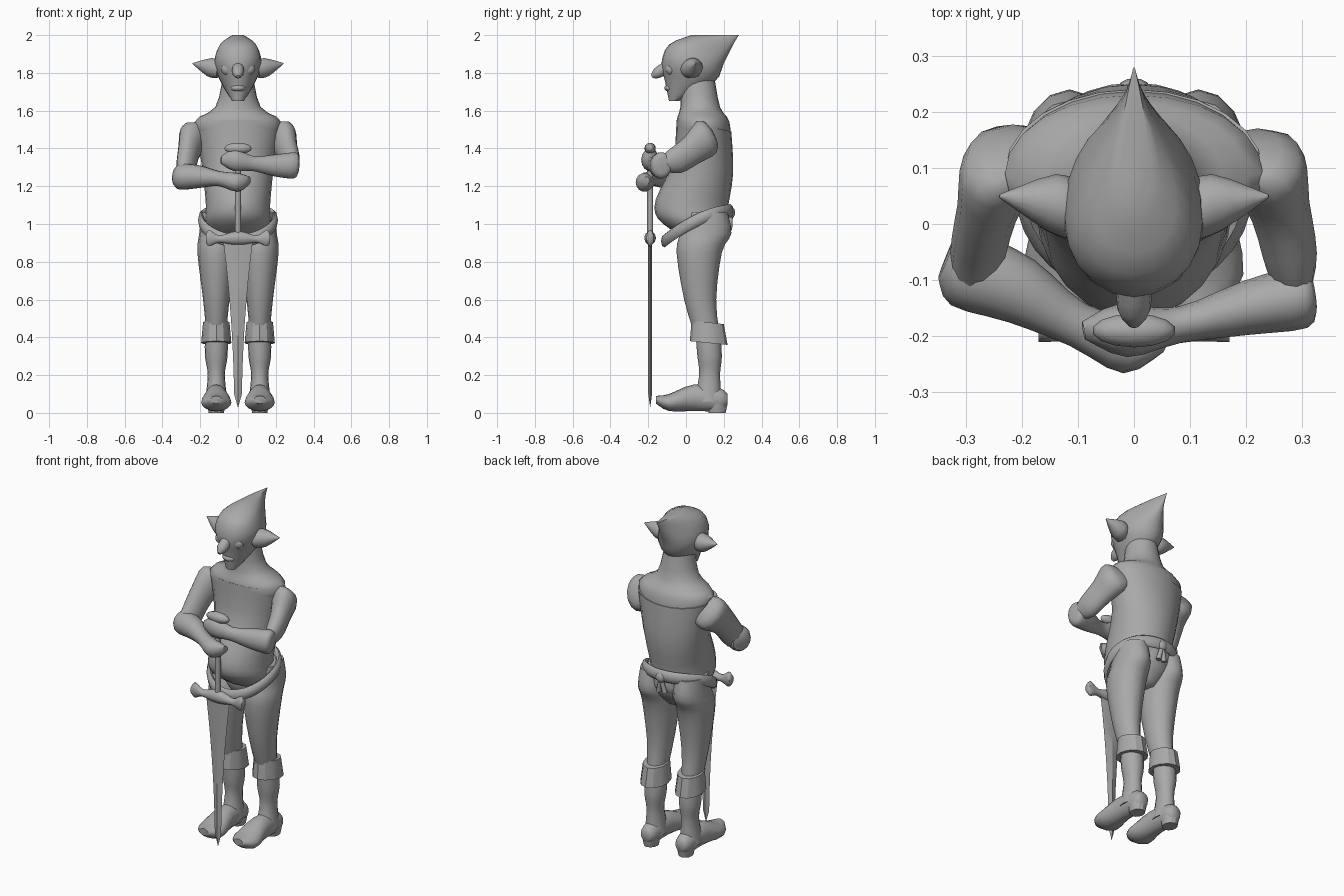
import bpy, bmesh, math
from mathutils import Vector

cube = bpy.data.objects.get("Cube")
if cube:
    bpy.data.objects.remove(cube, do_unlink=True)

shade = (0.4, 0.4, 0.4, 1)
grey = bpy.data.materials.new("stone grey")
grey.use_nodes = True
grey.diffuse_color = shade
grey.node_tree.nodes["Principled BSDF"].inputs["Base Color"].default_value = shade

right_axis, back_axis, up_axis = Vector((1, 0, 0)), Vector((0, 1, 0)), Vector((0, 0, 1))


def finish(name, bm, angle=50):
    """Turn a bmesh into a grey, smooth-shaded object."""
    bmesh.ops.recalc_face_normals(bm, faces=bm.faces)
    mesh = bpy.data.meshes.new(name)
    bm.to_mesh(mesh)
    bm.free()
    mesh.materials.append(grey)
    part = bpy.data.objects.new(name, mesh)
    bpy.context.collection.objects.link(part)
    bpy.ops.object.select_all(action="DESELECT")
    part.select_set(True)
    bpy.context.view_layer.objects.active = part
    bpy.ops.object.shade_smooth_by_angle(angle=math.radians(angle))


def circle(count):
    """Cosine and sine pairs around a full turn."""
    turns = [math.tau * i / count for i in range(count)]
    return [(math.cos(turn), math.sin(turn)) for turn in turns]


def skin(name, rings, closed=False, angle=50):
    """Join rings of points into a tube, capped unless it closes on itself."""
    bm = bmesh.new()
    loops = [[bm.verts.new(point) for point in ring] for ring in rings]
    if closed:
        loops.append(loops[0])
    else:
        bm.faces.new(loops[0])
        bm.faces.new(loops[-1])
    for low, high in zip(loops, loops[1:]):
        for i in range(len(low)):
            bm.faces.new((low[i - 1], low[i], high[i], high[i - 1]))
    finish(name, bm, angle)


def smooth(rows, steps=3):
    """Add rows between the given ones along a flowing curve."""
    rows = [Vector(row) for row in rows]
    padded = [rows[0]] + rows + [rows[-1]]
    result = []
    for before, start, end, after in zip(padded, padded[1:], padded[2:], padded[3:]):
        leave, arrive = (end - before) / 2, (after - start) / 2
        for step in range(steps):
            t = step / steps
            blend = t * t * (3 - 2 * t)
            result.append(start.lerp(end, blend) + leave * t * (1 - t) ** 2
                          - arrive * t * t * (1 - t))
    return result + [rows[-1]]


def column(name, rows, axes=(right_axis, back_axis, up_axis), offset=Vector(), sides=16,
           steps=3, taper=lambda t: 0, tilt=0, angle=50):
    """Loft rows of (position, low side, high side, half width); axes are width, depth, length."""
    wide, deep, along = axes
    rings = []
    for t, low, high, half in smooth(rows, steps):
        centre = offset + along * t + deep * (low + high) / 2
        rings.append([centre + wide * half * c * (1 - taper(t) * s)
                      + deep * s * (high - low) / 2 + up_axis * tilt * s
                      for c, s in circle(sides)])
    skin(name, rings, angle=angle)


def limb(name, points, flat=1, sides=14):
    """Round tube through points of (x, y, z, radius), flattened sideways by a factor."""
    direction = (Vector(points[-1]) - Vector(points[0])).to_3d().normalized()
    across = direction.cross(up_axis).normalized()
    upright = across.cross(direction)
    skin(name, [[row.to_3d() + (across * flat * c + upright * s) * row[-1]
                 for c, s in circle(sides)] for row in smooth(points)])


def ball(name, centre, size):
    bm = bmesh.new()
    bmesh.ops.create_uvsphere(bm, u_segments=14, v_segments=8, radius=1)
    bmesh.ops.scale(bm, vec=size, verts=bm.verts)
    bmesh.ops.translate(bm, vec=centre, verts=bm.verts)
    finish(name, bm)


# Torso: shirt with a round belly, sloping bare shoulders and neck, hips
column("shirt", [(.92, -.05, .14, .1), (1, -.15, .22, .17), (1.1, -.16, .22, .17),
                 (1.3, -.07, .25, .19), (1.52, -.05, .24, .23)], sides=24, tilt=-.03)
column("neck_and_shoulders", [(1.4, -.04, .24, .18), (1.54, -.05, .23, .23),
                              (1.62, -.03, .18, .12), (1.78, -.03, .15, .08)], sides=24)
column("hips", [(.86, 0, .14, .06), (.95, -.04, .21, .14), (1.06, 0, .22, .18)])

# Head: the upper part narrows to a point at the back
column("head", [(1.65, -.09, -.04, .03), (1.75, -.11, .15, .09), (1.85, -.13, .2, .125),
                (1.95, -.09, .25, .085), (2, .03, .28, .025)], sides=24,
       taper=lambda z: min(.7, max(0, 5 * (z - 1.83))))
limb("nose", [(0, -.09, 1.84, .03), (0, -.15, 1.8, .03), (0, -.18, 1.78, .01)])
ball("lips", (0, -.085, 1.72), (.04, .03, .02))

for side, s in (("left", 1), ("right", -1)):
    # Face details
    ball(side + "_eye", (s * .05, -.08, 1.82), (.04, .03, .035))
    limb(side + "_ear", [(s * .1, .02, 1.82, .05), (s * .15, .04, 1.83, .05),
                         (s * .24, .05, 1.85, .003)])

    # Upper arm; the left elbow is held higher
    elbow = 1.28 + s * .03
    limb(side + "_upper_arm", [(s * .15, .13, 1.48, .05), (s * .23, .11, 1.46, .1),
                               (s * .26, .03, 1.39, .08), (s * .28, -.06, elbow + .02, .07),
                               (s * .29, -.12, elbow, .04)], flat=.7)

    # Leg with buttock
    leg = right_axis * s * .115
    column(side + "_leg", [(1.06, 0, .22, .08), (.95, -.03, .24, .09), (.85, -.05, .19, .1),
                           (.6, -.01, .16, .07), (.4, .05, .18, .05)], offset=leg)

    # Boot: folded cuff, shaft, upturned foot and heel
    column(side + "_boot_cuff", [(.37, .02, .22, .08), (.48, .03, .2, .07)], offset=leg,
           steps=1, sides=12, tilt=-.01, angle=30)
    column(side + "_boot_shaft", [(.43, .05, .18, .06), (.3, .06, .19, .06),
                                  (.2, .07, .18, .045), (.06, .04, .19, .06)], offset=leg)
    column(side + "_boot_foot", [(.22, .04, .1, .03), (.18, .01, .13, .05), (.04, .01, .15, .06),
                                 (-.09, .01, .1, .08), (-.16, .05, .09, .03)],
           axes=(right_axis, up_axis, back_axis), offset=leg)
    column(side + "_boot_heel", [(0, .12, .21, .04), (.05, .11, .22, .05)], offset=leg,
           steps=1, sides=12, angle=30)

# Forearms with wide sleeve ends and closed hands
limb("right_forearm", [(-.33, -.05, 1.25, .05), (-.3, -.08, 1.25, .07), (-.2, -.12, 1.25, .06),
                       (-.1, -.18, 1.24, .04), (0, -.22, 1.22, .05), (.06, -.21, 1.23, .02)])
limb("left_forearm", [(.32, -.12, 1.31, .04), (.3, -.13, 1.31, .07), (.2, -.15, 1.31, .06),
                      (.08, -.18, 1.32, .04), (-.02, -.19, 1.34, .06), (-.09, -.19, 1.34, .02)],
     flat=.8)

# Belt, dipping under the belly, with a knot and two hanging ends
belt = []
for c, s in circle(32):
    out = Vector((c, s, 0))
    middle = Vector((.195 * c, .06 + .175 * s, 1.02 + .08 * s - .03 * s * s))
    belt.append([middle + out * .017 * a + up_axis * .035 * b for a, b in circle(8)])
skin("belt", belt, closed=True)
ball("belt_knot", (0, .24, 1.06), (.03, .02, .03))
for side, s in (("left", 1), ("right", -1)):
    limb("belt_end_" + side, [(0, .24, 1.06, .01), (s * .02, .23, .97, .015)], sides=8)

# Sword standing point down in front
sword = back_axis * -.19
heights = [h / 10 for h in range(9, 0, -1)]
column("sword_blade", [(z, -.01, .01, .02 + .07 * z * z) for z in heights]
       + [(.03, 0, .001, .001)], offset=sword, sides=4, steps=1, angle=20)
half_guard = [(.03, .89, .96, .03), (.1, .9, .94, .02), (.15, .88, .97, .02), (.17, .9, .95, .02)]
guard = [(-t, low, high, half) for t, low, high, half in reversed(half_guard)] + half_guard
column("sword_guard", guard, axes=(back_axis, up_axis, right_axis), offset=sword, sides=10)
column("sword_grip", [(z, -.016, .016, .016) for z in (.93, 1.4)], offset=sword,
       steps=1, sides=10)
ball("sword_pommel", sword + up_axis * 1.4, (.075, .03, .03))
